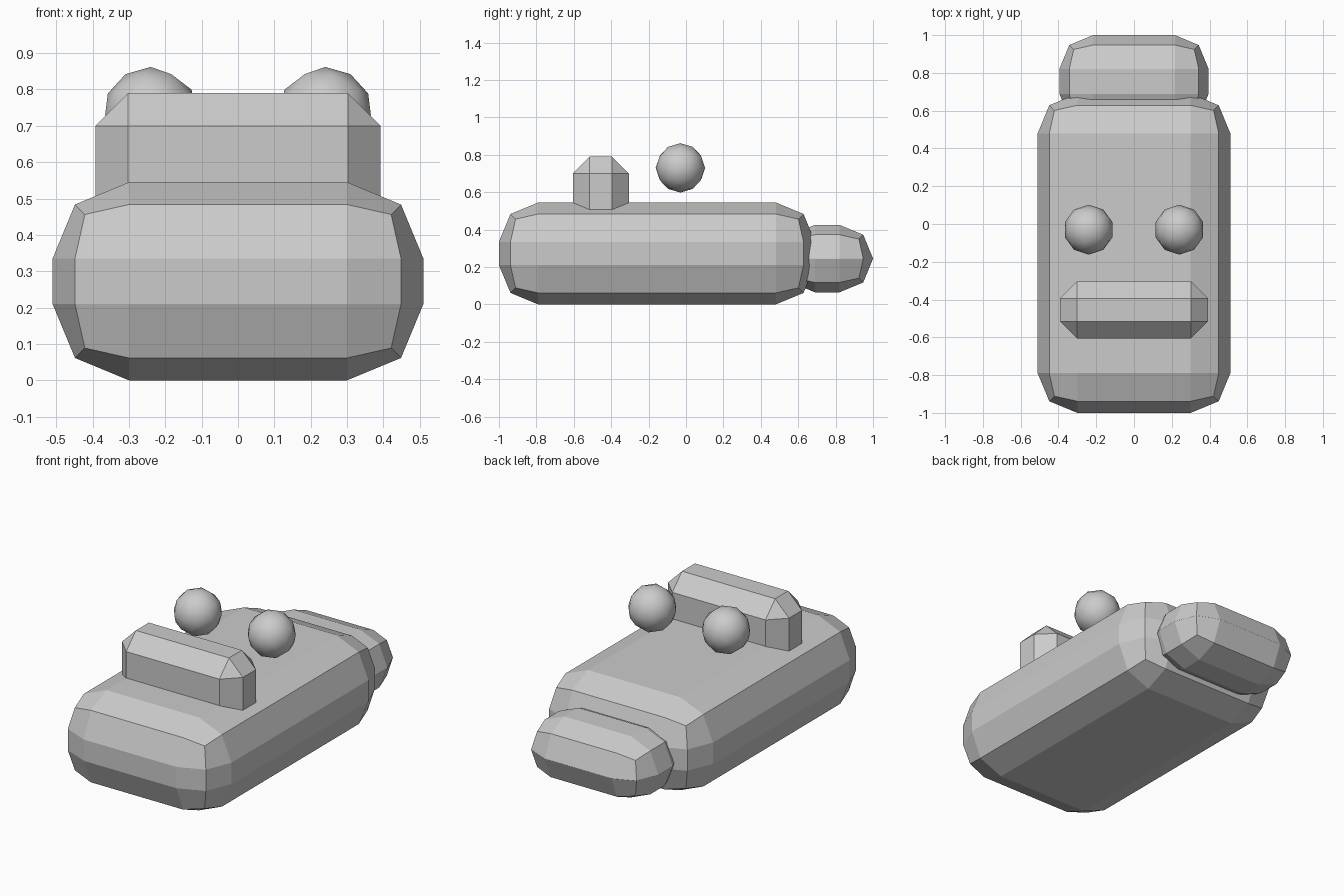
import bpy
import math

# Remove the default cube
cube = bpy.data.objects.get("Cube")
if cube:
    bpy.data.objects.remove(cube, do_unlink=True)

# The one colour
grey = bpy.data.materials.new("light_grey")
grey.use_nodes = True
COLOUR = (0.6, 0.6, 0.6, 1.0)
grey.diffuse_color = COLOUR
grey.node_tree.nodes["Principled BSDF"].inputs["Base Color"].default_value = COLOUR


def rounded_box(name, size, centre, bevel, segments):
    """Flat-faced box with every edge bevelled."""
    bpy.ops.mesh.primitive_cube_add(size=1, location=centre)
    box = bpy.context.object
    box.name = name
    box.scale = size
    bpy.ops.object.transform_apply(location=False, rotation=False, scale=True)
    mod = box.modifiers.new("edge_bevel", "BEVEL")
    mod.width = bevel
    mod.segments = segments
    mod.limit_method = "NONE"
    box.data.materials.append(grey)
    return box


def ball(name, centre, radius, turn):
    """Smooth low-poly ball."""
    bpy.ops.mesh.primitive_ico_sphere_add(
        subdivisions=2, radius=radius, location=centre, rotation=(0, 0, turn))
    sphere = bpy.context.object
    sphere.name = name
    bpy.ops.object.shade_smooth()
    sphere.data.materials.append(grey)
    return sphere


# Main hull and the rear block sunk into its end
rounded_box("body", (1.02, 1.69, 0.545), (0, -0.155, 0.2725), 0.21, 2)
rounded_box("rear_block", (0.79, 0.49, 0.36), (0, 0.755, 0.245), 0.179, 2)

# Chamfered crossbar standing on the front of the hull
rounded_box("crossbar", (0.785, 0.30, 0.39), (0, -0.455, 0.595), 0.09, 1)

# Pair of floating balls
for side, sign in (("left", 1), ("right", -1)):
    ball(side + "_ball", (sign * 0.24, -0.03, 0.73), 0.132,
         0 if sign > 0 else math.pi)
